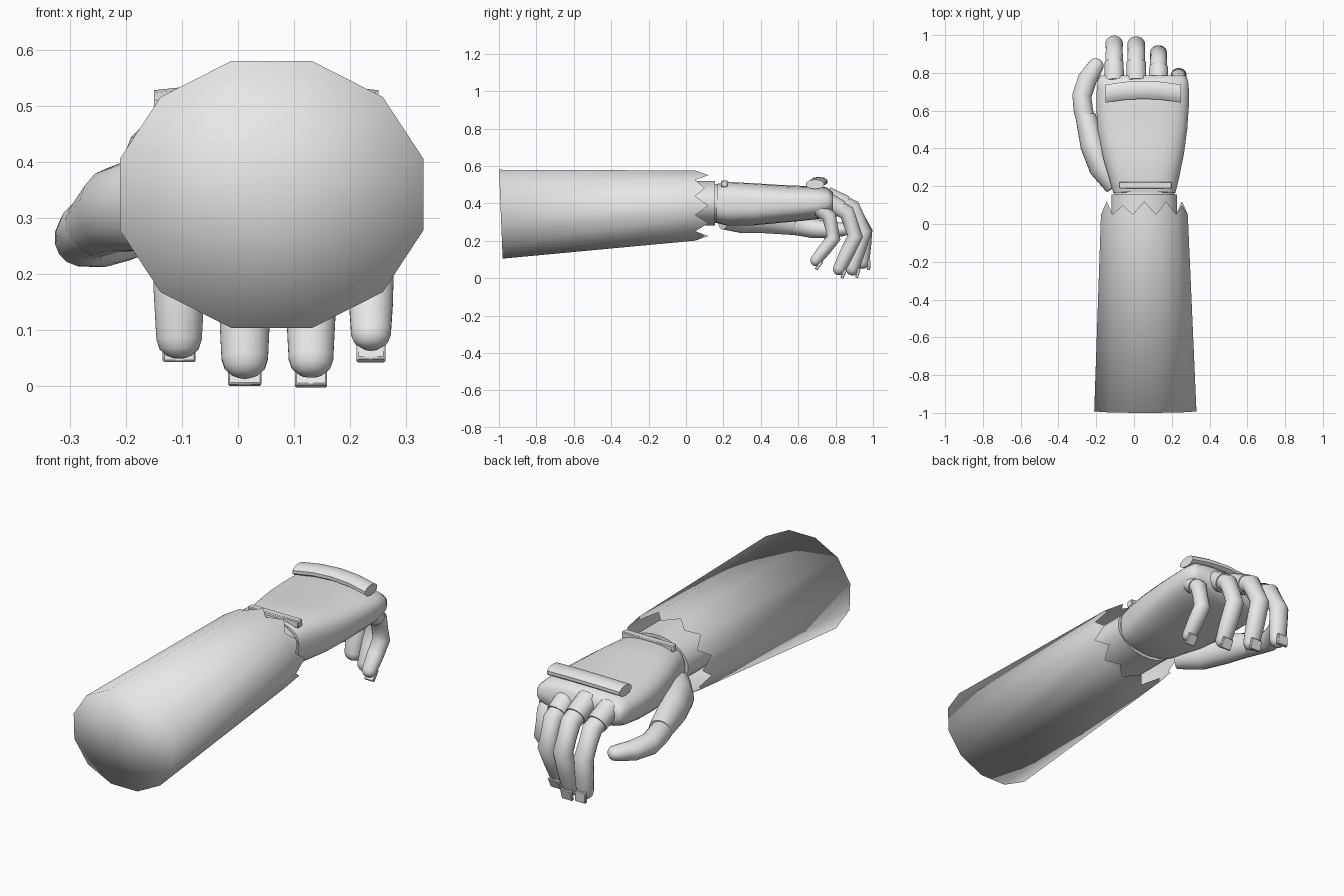
import bpy, bmesh
from math import sin, cos, pi, radians, copysign
from mathutils import Vector

cube = bpy.data.objects.get("Cube")
if cube:
    bpy.data.objects.remove(cube, do_unlink=True)

grey = bpy.data.materials.new("light_grey")
grey.use_nodes = True
COLOUR = (0.8, 0.8, 0.8, 1)
grey.diffuse_color = COLOUR
grey.node_tree.nodes["Principled BSDF"].inputs["Base Color"].default_value = COLOUR


def finish(name, bm, sharp=40):
    bmesh.ops.recalc_face_normals(bm, faces=bm.faces)
    mesh = bpy.data.meshes.new(name)
    bm.to_mesh(mesh)
    bm.free()
    mesh.materials.append(grey)
    for p in mesh.polygons:
        p.use_smooth = True
    if sharp:
        mesh.set_sharp_from_angle(angle=radians(sharp))
    ob = bpy.data.objects.new(name, mesh)
    bpy.context.collection.objects.link(ob)
    return ob


def bridge(bm, a, b):
    for i in range(len(a)):
        j = (i + 1) % len(a)
        bm.faces.new((a[i], a[j], b[j], b[i]))


def loft(name, path, sides=16, power=1.0, tip=False, sharp=40):
    """Skin oval sections (x, y, z, half width, half height) along a path."""
    pts = [Vector(p[:3]) for p in path]
    last = len(pts) - 1
    stations = []
    for i, p in enumerate(path):
        t = (pts[min(i + 1, last)] - pts[max(i - 1, 0)]).normalized()
        stations.append((pts[i], t, p[3], p[4]))
    if tip:  # dome over the end
        c, t, w, h = stations[-1]
        for a in (30, 55, 75):
            k = radians(a)
            stations.append((c + t * h * sin(k), t, w * cos(k), h * cos(k)))
    bm = bmesh.new()
    rings = []
    for c, t, w, h in stations:
        side = (Vector((1, 0, 0)) - t * t.x).normalized()
        up = side.cross(t)
        ring = []
        for k in range(sides):
            a = 2 * pi * (k + 0.5) / sides
            u = copysign(abs(cos(a)) ** power, cos(a)) * w
            v = copysign(abs(sin(a)) ** power, sin(a)) * h
            ring.append(bm.verts.new(c + side * u + up * v))
        rings.append(ring)
    for a, b in zip(rings, rings[1:]):
        bridge(bm, a, b)
    bm.faces.new(rings[0])
    bm.faces.new(rings[-1])
    return finish(name, bm, sharp)


def box(name, centre, size, up=Vector((0, 0, 1)), bevel=0.004):
    bm = bmesh.new()
    bmesh.ops.create_cube(bm, size=1)
    bmesh.ops.scale(bm, vec=size, verts=bm.verts)
    ob = finish(name, bm, 30)
    ob.location = centre
    ob.rotation_euler = Vector((0, 0, 1)).rotation_difference(up).to_euler()
    mod = ob.modifiers.new("soft_edges", 'BEVEL')
    mod.width = bevel
    return ob


# Sleeve: tapered twelve-sided tube, closed at the elbow, torn at the wrist
def sleeve_ring(bm, y, slant, cx, cz, rx, rz):
    ring = []
    for k in range(12):
        a = radians(15 + 30 * k)
        ring.append(bm.verts.new((cx + rx * cos(a), y - slant * sin(a), cz + rz * sin(a))))
    return ring


bm = bmesh.new()
elbow = sleeve_ring(bm, -0.99, 0.01, 0.06, 0.342, 0.28, 0.246)
cuff = sleeve_ring(bm, 0.05, 0, 0.055, 0.388, 0.238, 0.194)
bridge(bm, elbow, cuff)
hub = bm.verts.new((0.06, -0.99, 0.342))
for i in range(12):
    j = (i + 1) % 12
    bm.faces.new((elbow[j], elbow[i], hub))
    point = (cuff[i].co + cuff[j].co) / 2
    point.y = 0.12 if i % 3 else 0.1
    bm.faces.new((cuff[i], cuff[j], bm.verts.new(point)))
finish("sleeve", bm, 0)

# Wrist: collar, narrow joint and a raised band
loft("wrist_collar", [(0.055, y, 0.4, 0.175, 0.12) for y in (-0.05, 0.155)], 24)
loft("wrist_joint", [(0.055, y, 0.4, 0.16, 0.105) for y in (0.14, 0.21)], 24)
box("wrist_band", (0.06, 0.205, 0.505), (0.28, 0.035, 0.036))

# Palm
loft("palm", [
    (0.055, 0.165, 0.4, 0.165, 0.105),
    (0.055, 0.22, 0.398, 0.18, 0.117),
    (0.05, 0.36, 0.395, 0.215, 0.113),
    (0.045, 0.5, 0.397, 0.238, 0.102),
    (0.045, 0.62, 0.4, 0.246, 0.094),
    (0.047, 0.71, 0.405, 0.245, 0.088),
    (0.047, 0.76, 0.41, 0.24, 0.075),
    (0.047, 0.785, 0.41, 0.225, 0.05)], 28, 0.7, sharp=60)

# Arched guard across the knuckles
guard = [(0.05 + 0.2 * s, 0.71 - 0.02 * s * s, 0.516 - 0.014 * s * s)
         for s in (-1, -0.5, 0, 0.5, 1)]
bm = bmesh.new()
rings = []
for x, y, z in guard:
    rings.append([bm.verts.new((x, y + 0.05 * cos(a), z + 0.026 * sin(a)))
                  for a in (radians(18 + 36 * k) for k in range(10))])
for a, b in zip(rings, rings[1:]):
    bridge(bm, a, b)
bm.faces.new(rings[0])
bm.faces.new(rings[-1])
finish("knuckle_guard", bm, 40)

# Fingers: (x, half width, root, first joint, second joint, tip) in y and z
FINGERS = {
    "index": (-0.105, 0.047, (0.75, 0.43), (0.89, 0.37), (0.955, 0.25), (0.945, 0.085)),
    "middle": (0.012, 0.048, (0.75, 0.44), (0.89, 0.375), (0.95, 0.25), (0.89, 0.05)),
    "ring": (0.13, 0.046, (0.74, 0.42), (0.86, 0.35), (0.905, 0.225), (0.82, 0.05)),
    "little": (0.237, 0.041, (0.7, 0.385), (0.765, 0.33), (0.79, 0.215), (0.695, 0.095)),
}
for name, (x, w, root, j1, j2, end) in FINGERS.items():
    r, a, b, e = (Vector((x, *p)) for p in (root, j1, j2, end))
    mid = r.lerp(a, 0.75)
    loft(name + "_knuckle", [(*r, w + 0.006, w + 0.004), (*mid, w + 0.004, w + 0.002)])
    loft(name + "_finger", [
        (*r.lerp(a, 0.5), w * 0.95, w * 0.92),
        (*a, w, w * 0.95),
        (*a.lerp(b, 0.5), w * 0.94, w * 0.86),
        (*b, w, w * 0.92),
        (*b.lerp(e, 0.5), w * 0.98, w * 0.86),
        (*e, w * 0.88, w * 0.76)], tip=True, sharp=60)
    # Fingernail on the outer side of the tip
    d = (e - b).normalized()
    out = Vector((1, 0, 0)).cross(d)
    if out.y < 0:
        out.negate()
    box(name + "_nail", e + d * 0.012 + out * w * 0.72, (w * 1.25, 0.055, 0.016), out, 0.003)

# Thumb: thick base and bent tip
loft("thumb_base", [
    (-0.1, 0.2, 0.33, 0.055, 0.07),
    (-0.17, 0.3, 0.325, 0.07, 0.085),
    (-0.22, 0.42, 0.315, 0.066, 0.076),
    (-0.256, 0.57, 0.285, 0.055, 0.055)], sharp=60)
loft("thumb_tip", [
    (-0.25, 0.53, 0.285, 0.05, 0.052),
    (-0.268, 0.6, 0.28, 0.052, 0.053),
    (-0.276, 0.68, 0.265, 0.052, 0.052),
    (-0.245, 0.77, 0.258, 0.052, 0.046),
    (-0.2, 0.84, 0.26, 0.042, 0.036)], tip=True, sharp=60)
